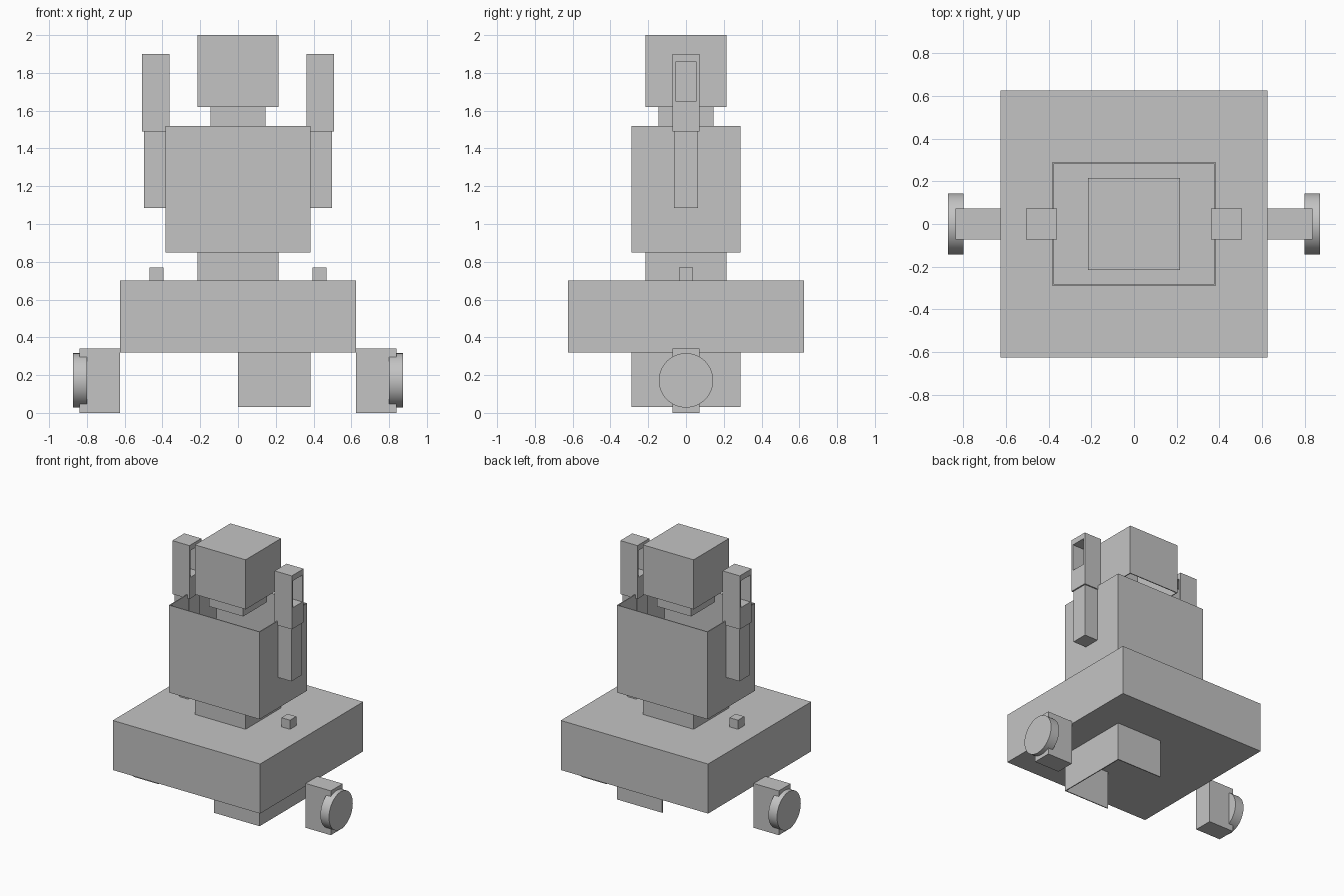
import bpy
import bmesh
from mathutils import Vector, Matrix

cube = bpy.data.objects.get("Cube")
if cube:
    bpy.data.objects.remove(cube, do_unlink=True)

GREY = (0.55, 0.55, 0.55, 1.0)
grey = bpy.data.materials.new("plain_grey")
grey.use_nodes = True
grey.diffuse_color = GREY
for node in grey.node_tree.nodes:
    if node.type == "BSDF_PRINCIPLED":
        node.inputs["Base Color"].default_value = GREY

WALL = 0.007
DOWN, UP, INNER = Vector((0, 0, -1)), Vector((0, 0, 1)), Vector((-1, 0, 0))


def finish(bm, name):
    mesh = bpy.data.meshes.new(name)
    bm.to_mesh(mesh)
    bm.free()
    mesh.materials.append(grey)
    obj = bpy.data.objects.new(name, mesh)
    bpy.context.collection.objects.link(obj)
    return obj


def box(name, x, y, z, open_sides=()):
    """Box from (min, max) spans; open sides turn it into a thin shell."""
    low, high = (Vector(corner) for corner in zip(x, y, z))
    bm = bmesh.new()
    place = Matrix.Translation((low + high) / 2) @ Matrix.Diagonal((*(high - low), 1))
    bmesh.ops.create_cube(bm, size=1, matrix=place)
    bm.normal_update()
    gone = [f for f in bm.faces if any(f.normal.dot(d) > 0.9 for d in open_sides)]
    bmesh.ops.delete(bm, geom=gone, context="FACES")
    obj = finish(bm, name)
    if open_sides:
        shell = obj.modifiers.new("wall", "SOLIDIFY")
        shell.thickness = WALL
        shell.offset = -1
        shell.use_even_offset = True
    return obj


def span(half):
    return (-half, half)


def mirrored(side, inner, outer):
    return tuple(sorted((side * inner, side * outer)))


def cut(obj, cutter):
    mod = obj.modifiers.new("opening", "BOOLEAN")
    mod.operation = "DIFFERENCE"
    mod.solver = "EXACT"
    mod.object = cutter
    bpy.context.view_layer.objects.active = obj
    bpy.ops.object.modifier_apply(modifier=mod.name)
    bpy.data.objects.remove(cutter, do_unlink=True)


def wheel(name, x, radius, height):
    bm = bmesh.new()
    turn = Matrix.Translation((sum(x) / 2, 0, height)) @ Matrix.Rotation(1.5707963, 4, "Y")
    bmesh.ops.create_cone(bm, cap_ends=True, segments=64, radius1=radius,
                          radius2=radius, depth=x[1] - x[0], matrix=turn)
    obj = finish(bm, name)
    bpy.ops.object.select_all(action="DESELECT")
    obj.select_set(True)
    bpy.context.view_layer.objects.active = obj
    bpy.ops.object.shade_smooth_by_angle()


# Central stack, with an open-topped torso and a head open underneath
box("base", span(0.625), span(0.625), (0.32, 0.70))
box("waist", span(0.215), span(0.215), (0.70, 0.85))
box("torso", span(0.385), span(0.288), (0.85, 1.52), [UP])
box("neck", span(0.145), span(0.145), (1.52, 1.62))
box("head", span(0.215), span(0.215), (1.62, 2.0), [DOWN])

# Three-walled skirt under one half of the base
box("lower_skirt", (0, 0.385), span(0.288), (0.03, 0.32), [UP, DOWN, INNER])

# Paired side parts
for side, label in ((1, "left"), (-1, "right")):
    box(label + "_arm", mirrored(side, 0.372, 0.497), span(0.0625), (1.085, 1.49))
    hand = box(label + "_hand", mirrored(side, 0.362, 0.507), span(0.072), (1.49, 1.90))
    cut(hand, box("hand_cutter", mirrored(side, 0.3, 0.6), span(0.056), (1.652, 1.857)))
    box(label + "_peg", mirrored(side, 0.395, 0.468), span(0.038), (0.70, 0.77))
    box(label + "_wheel_mount", mirrored(side, 0.625, 0.838), span(0.072), (0, 0.34))
    wheel(label + "_wheel", mirrored(side, 0.80, 0.873), 0.144, 0.172)
